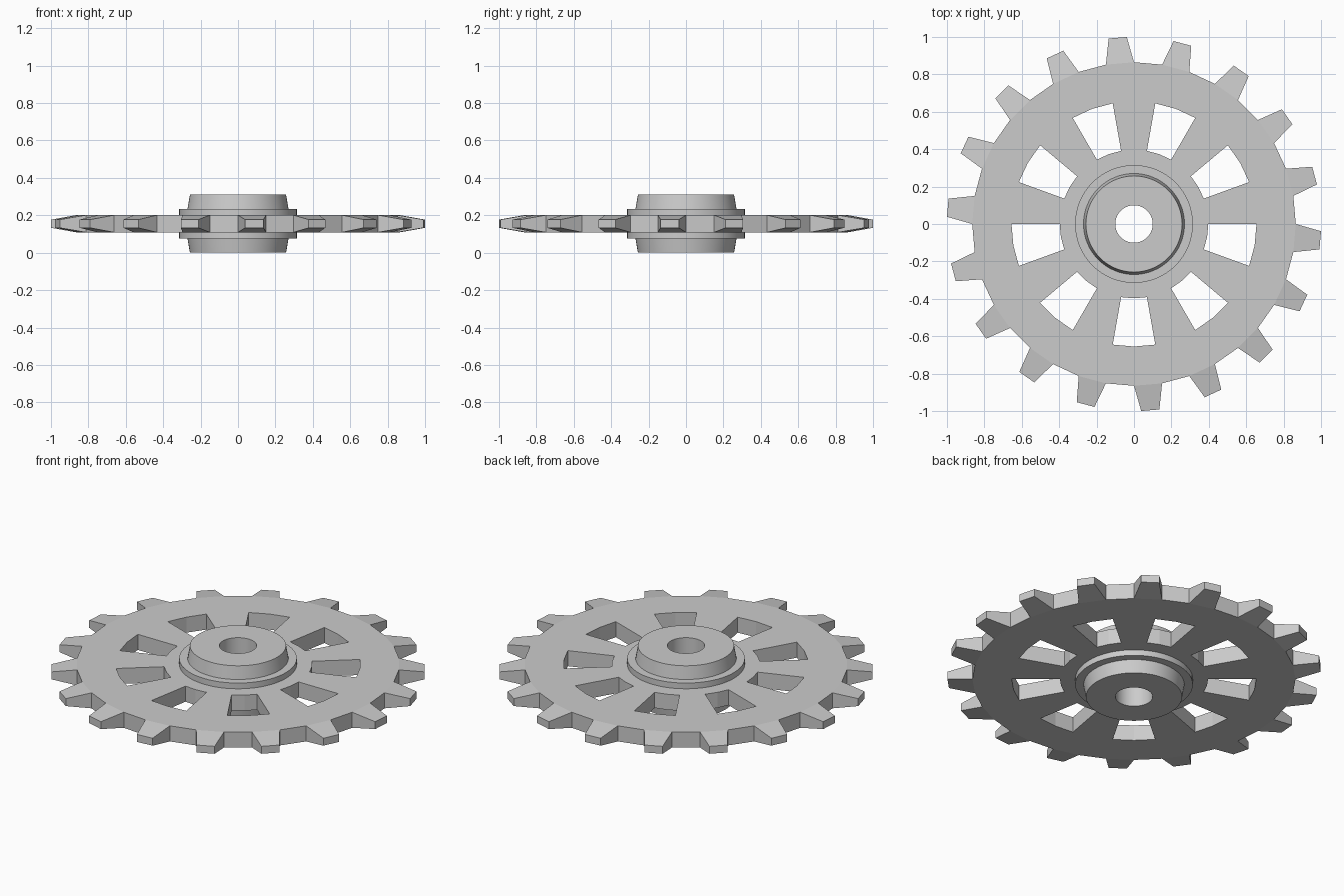
import bpy, bmesh
from math import cos, sin, radians

if "Cube" in bpy.data.objects:
    bpy.data.objects.remove(bpy.data.objects["Cube"])

MID = 0.155          # mid height of the whole wheel
HALF, TIP_HALF = 0.046, 0.022   # half thickness of plate and of tooth tips


def polar(r, deg):
    return r * cos(radians(deg)), r * sin(radians(deg))


def finish(bm, name):
    bmesh.ops.recalc_face_normals(bm, faces=bm.faces)
    mesh = bpy.data.meshes.new(name)
    bm.to_mesh(mesh)
    bm.free()
    obj = bpy.data.objects.new(name, mesh)
    bpy.context.collection.objects.link(obj)
    return obj


def toothed_plate():
    bm = bmesh.new()
    mate = {}        # upper vertex -> lower vertex

    def pair(r, deg, half):
        x, y = polar(r, deg)
        v = bm.verts.new((x, y, MID + half))
        mate[v] = bm.verts.new((x, y, MID - half))
        return v

    # concentric rings: hub seat, window inside, window outside, tooth root
    rings = [[pair(r, 10 * i, HALF) for i in range(36)]
             for r in (0.31, 0.397, 0.655, 0.865)]
    upper = []
    for i in range(36):
        j = (i + 1) % 36
        for k in range(3):
            if k == 1 and i % 4 in (2, 3):      # nine open windows
                continue
            a, b = rings[k], rings[k + 1]
            upper.append(bm.faces.new((a[i], b[i], b[j], a[j])))
        if i % 2:                               # eighteen tapered teeth
            t0 = pair(1.0007, 10 * i + 2.2, TIP_HALF)
            t1 = pair(1.0007, 10 * i + 7.8, TIP_HALF)
            upper.append(bm.faces.new((rings[3][i], t0, t1, rings[3][j])))

    # underside and all rim, tooth and window walls
    border = [e for e in bm.edges if e.is_boundary]
    seat = set(rings[0])
    for f in upper:
        bm.faces.new([mate[v] for v in reversed(f.verts)])
    for e in border:
        a, b = e.verts
        if not (a in seat and b in seat):       # hub covers the seat
            bm.faces.new((a, b, mate[b], mate[a]))
    return finish(bm, "toothed_plate")


def hub():
    # upper half of the section (radius, height above middle), then mirrored
    half = [(0.1, 0.155), (0.257, 0.155), (0.27, 0.08), (0.315, 0.08)]
    profile = half + [(r, -h) for r, h in reversed(half)]
    n = 64
    bm = bmesh.new()
    loops = [[bm.verts.new((*polar(r, 360 * i / n), MID + h)) for i in range(n)]
             for r, h in profile]
    for a, b in zip(loops, loops[1:] + loops[:1]):
        for i in range(n):
            j = (i + 1) % n
            bm.faces.new((a[i], a[j], b[j], b[i]))
    obj = finish(bm, "hub")
    bpy.context.view_layer.objects.active = obj
    obj.select_set(True)
    bpy.ops.object.shade_smooth_by_angle(angle=radians(30))
    obj.select_set(False)
    return obj


toothed_plate()
hub()
